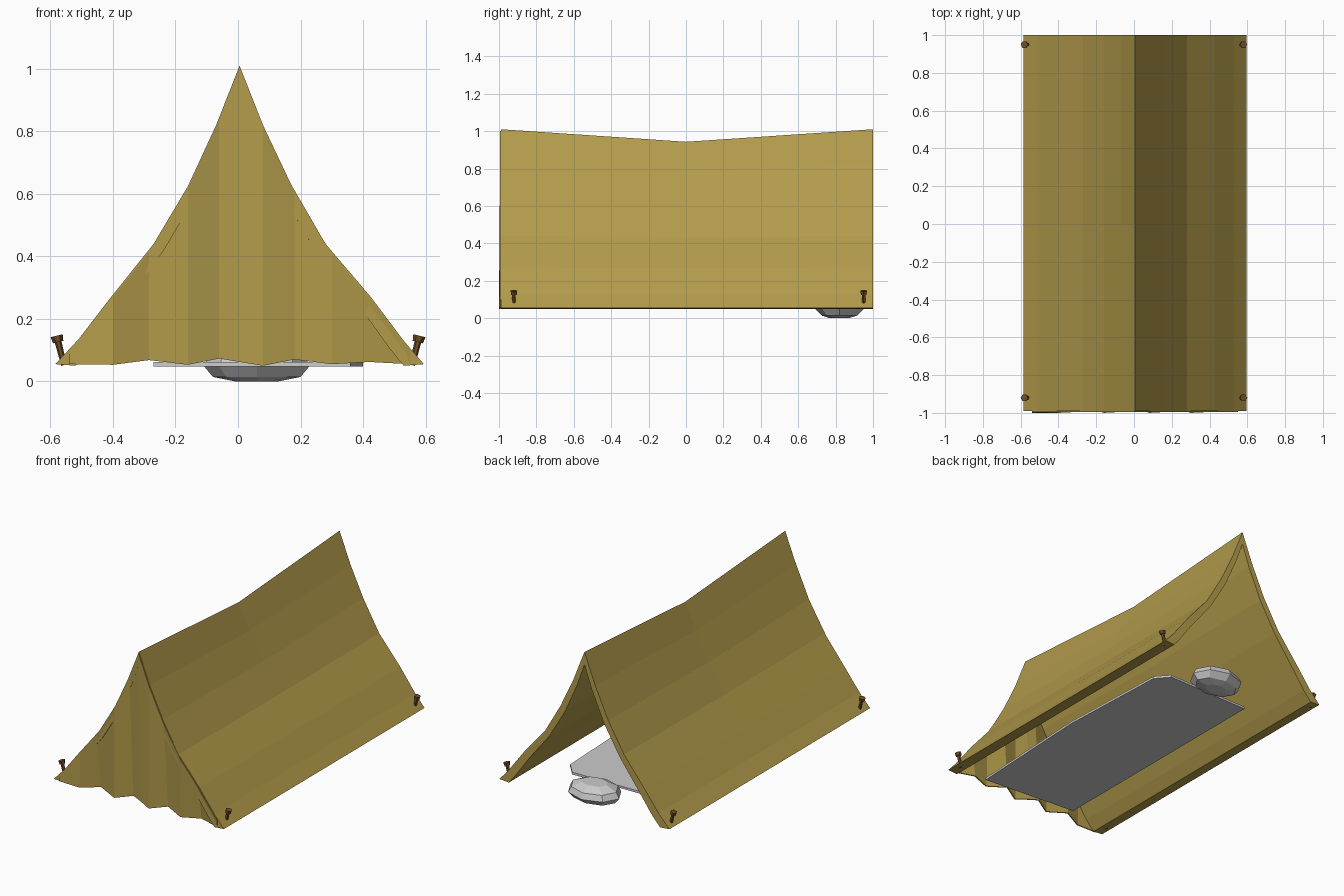
import bpy, bmesh, math
from mathutils import Vector, Matrix

if "Cube" in bpy.data.objects:
    bpy.data.objects.remove(bpy.data.objects["Cube"])


def material(name, rgb):
    m = bpy.data.materials.new(name)
    m.diffuse_color = (*rgb, 1)
    m.use_nodes = True
    m.node_tree.nodes["Principled BSDF"].inputs["Base Color"].default_value = m.diffuse_color
    return m


CANVAS = material("canvas", (0.45, 0.33, 0.07))
WOOD = material("wood", (0.16, 0.075, 0.02))


def build(name, verts, faces, mat=None):
    bm = bmesh.new()
    vs = [bm.verts.new(v) for v in verts]
    for f in faces:
        bm.faces.new([vs[i] for i in f])
    bmesh.ops.recalc_face_normals(bm, faces=bm.faces)
    me = bpy.data.meshes.new(name)
    bm.to_mesh(me)
    bm.free()
    ob = bpy.data.objects.new(name, me)
    bpy.context.collection.objects.link(ob)
    if mat:
        me.materials.append(mat)
    return ob


def loft(name, rings, mat=None):
    n = len(rings[0])
    verts = [p for r in rings for p in r]
    faces = [(k * n + i, k * n + (i + 1) % n, (k + 1) * n + (i + 1) % n, (k + 1) * n + i)
             for k in range(len(rings) - 1) for i in range(n)]
    faces += [tuple(range(n)), tuple(range((len(rings) - 1) * n, len(rings) * n))]
    return build(name, verts, faces, mat)


# Canvas: curved A-shaped section lofted along y, with a sagging ridge
outer = [(-0.585, 0.055), (-0.51, 0.135), (-0.41, 0.265), (-0.27, 0.44), (-0.16, 0.625),
         (-0.07, 0.82), (0.005, 1.01), (0.08, 0.82), (0.17, 0.63), (0.28, 0.44),
         (0.425, 0.27), (0.53, 0.13), (0.595, 0.055)]
inner = [(0.53, 0.05), (0.485, 0.105), (0.385, 0.245), (0.25, 0.415), (0.14, 0.6),
         (0.055, 0.79), (0.005, 0.93), (-0.045, 0.79), (-0.13, 0.6), (-0.24, 0.415),
         (-0.37, 0.24), (-0.465, 0.11), (-0.52, 0.05)]
loft("canvas", [[(x, y, z - sag * z ** 3) for x, z in outer + inner]
                for y, sag in ((-0.99, 0), (0, 0.065), (1, 0))], CANVAS)


# Front flap: vertical folds, zigzagging in depth at the hem and flat at the top
def height(x):
    for (x0, z0), (x1, z1) in zip(outer, outer[1:]):
        if x0 <= x <= x1:
            return z0 + (z1 - z0) * (x - x0) / (x1 - x0)


hem = [(-0.54, 0.055, 0), (-0.4, 0.053, 0), (-0.285, 0.068, 0.05), (-0.16, 0.053, 0),
       (-0.06, 0.073, 0.05), (0.005, 0.062, 0.03), (0.08, 0.05, 0), (0.18, 0.07, 0.05),
       (0.3, 0.055, 0), (0.42, 0.062, 0.04), (0.55, 0.055, 0.01)]
verts, n = [], len(hem)
for thick in (0, 0.008):
    verts += [(x, -1 + d + thick, z) for x, z, d in hem]
    verts += [(x, -0.994 + thick, height(x) - 0.008) for x, z, d in hem]
faces = []
for i in range(n - 1):
    faces += [(i, i + 1, n + i + 1, n + i),
              (2 * n + i, 3 * n + i, 3 * n + i + 1, 2 * n + i + 1),
              (i, 2 * n + i, 2 * n + i + 1, i + 1),
              (n + i, n + i + 1, 3 * n + i + 1, 3 * n + i)]
faces += [(0, n, 3 * n, 2 * n), (n - 1, 3 * n - 1, 4 * n - 1, 2 * n - 1)]
build("front_flap", verts, faces, CANVAS)

# Ground sheet
sheet = [(-0.27, -0.88), (0.36, -0.93), (0.4, -0.1), (0.37, 0.62), (0.3, 0.7), (-0.27, 0.69)]
loft("ground_sheet", [[(x, y, z) for x, y in sheet] for z in (0.048, 0.062)])

# Rounded faceted bundle at the open end
rings = []
for z, rx, ry in ((0, 0.07, 0.05), (0.014, 0.14, 0.095), (0.05, 0.17, 0.13),
                  (0.085, 0.15, 0.115), (0.112, 0.085, 0.06)):
    rings.append([(0.06 + rx * math.cos(a), 0.82 + ry * math.sin(a), z)
                  for a in (math.tau * i / 8 for i in range(8))])
loft("bundle", rings)


# Pegs: tilted six-sided shaft with a wider head
def peg(name, sx, y):
    tilt = Matrix.Rotation(math.radians(14 * sx), 3, 'Y')
    base = Vector((0.557 * sx, y, 0.052))
    rings = [[base + tilt @ Vector((r * math.cos(a), r * math.sin(a), h))
              for a in (math.tau * i / 6 for i in range(6))]
             for h, r in ((0, 0.009), (0.076, 0.011), (0.076, 0.017), (0.097, 0.02))]
    loft(name, rings, WOOD)


for side, sx in (("left", -1), ("right", 1)):
    for end, y in (("front", -0.92), ("back", 0.95)):
        peg(f"{end}_{side}_peg", sx, y)
